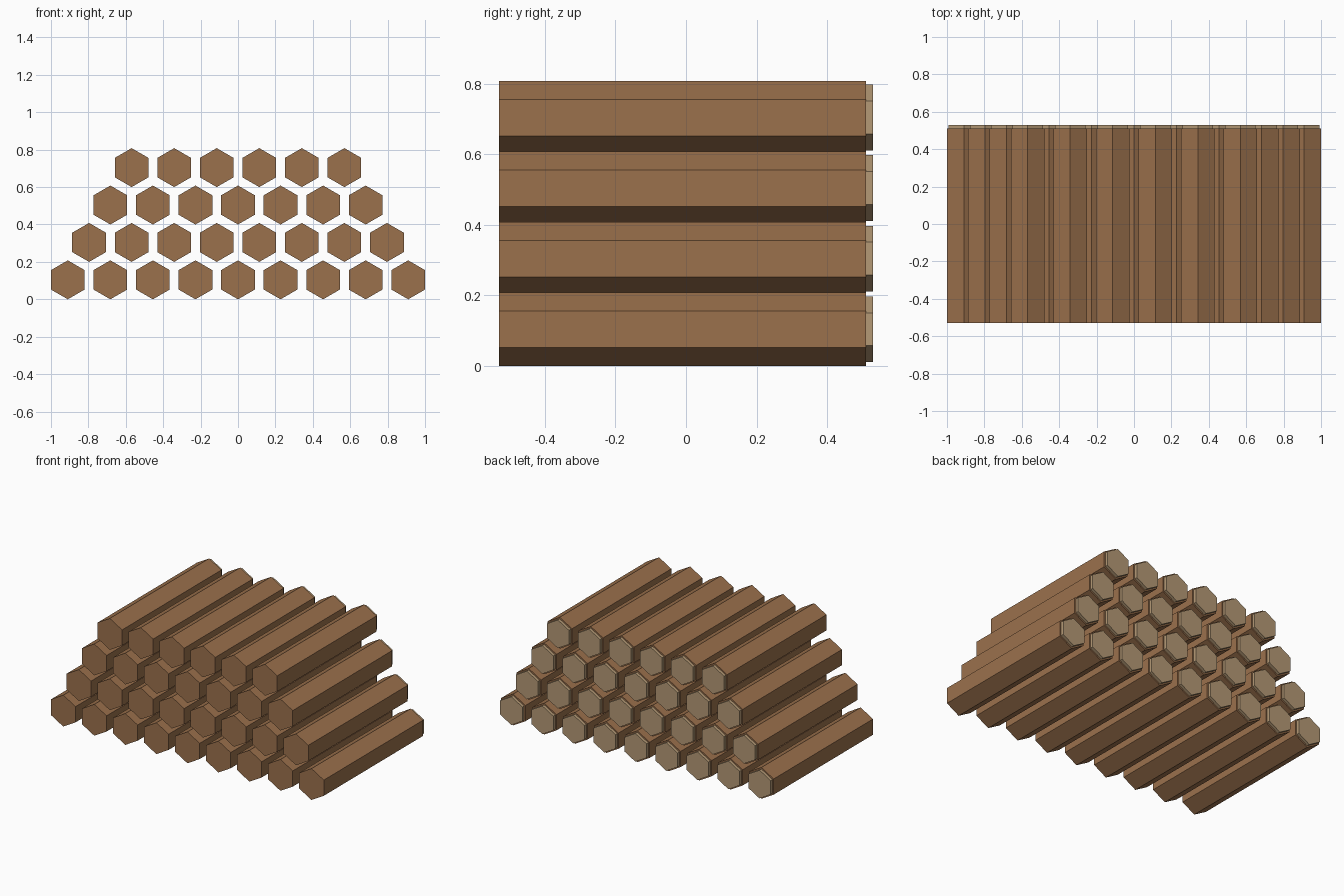
import bpy
import math
from mathutils import Matrix

cube = bpy.data.objects.get("Cube")
if cube:
    bpy.data.objects.remove(cube, do_unlink=True)


def make_material(name, rgb):
    mat = bpy.data.materials.new(name)
    mat.use_nodes = True
    mat.diffuse_color = (*rgb, 1)
    mat.node_tree.nodes["Principled BSDF"].inputs["Base Color"].default_value = (*rgb, 1)
    return mat


bark = make_material("brown bark", (0.33, 0.165, 0.073))
cut_wood = make_material("pale cut wood", (0.46, 0.32, 0.18))

LOG_RADIUS, CAP_RADIUS = 0.104, 0.0935
FRONT, SHOULDER, BACK = -0.53, 0.51, 0.53
SPACING, ROW_HEIGHT = 0.2275, 0.2


def hex_prism(name, radius, y0, y1, x, z, mat):
    """Six-sided prism along y with a corner pointing up."""
    bpy.ops.mesh.primitive_cylinder_add(vertices=6, radius=radius, depth=y1 - y0)
    obj = bpy.context.object
    obj.name = name
    obj.data.transform(Matrix.Rotation(math.radians(90), 4, "X"))
    obj.location = (x, (y0 + y1) / 2, z)
    obj.data.materials.append(mat)
    return obj


# Stacked rows, each one log shorter than the row below
for row, count in enumerate((9, 8, 7, 6)):
    z = LOG_RADIUS + row * ROW_HEIGHT
    for i in range(count):
        x = (i - (count - 1) / 2) * SPACING
        label = f"row_{row + 1}_{i + 1}"
        hex_prism("log_" + label, LOG_RADIUS, FRONT, SHOULDER, x, z, bark)
        # Pale sawn end set in from the bark
        hex_prism("cut_end_" + label, CAP_RADIUS, SHOULDER, BACK, x, z, cut_wood)
